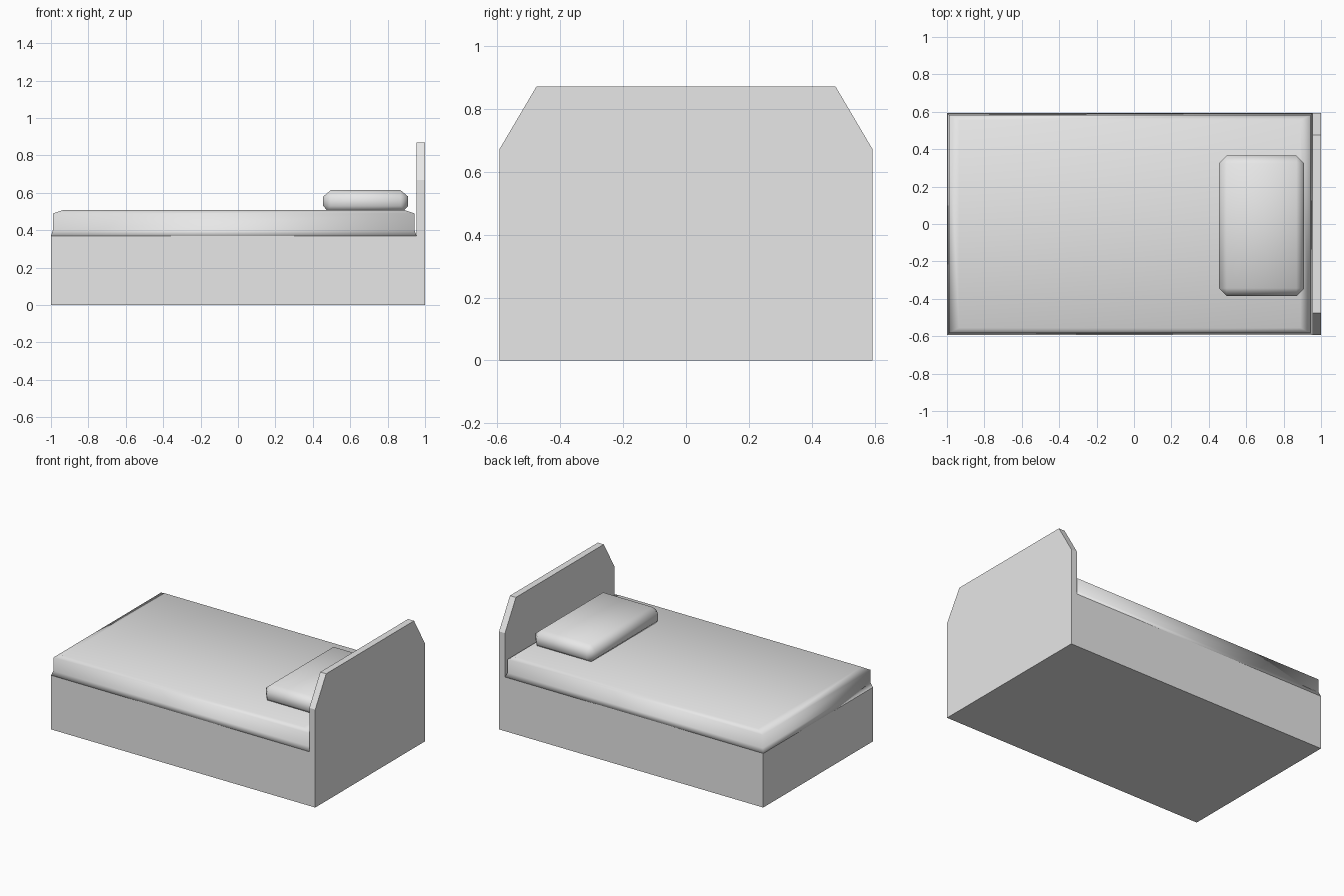
import bpy, bmesh, math
from mathutils import Vector

cube = bpy.data.objects.get("Cube")
if cube:
    bpy.data.objects.remove(cube, do_unlink=True)

grey = bpy.data.materials.new("plain_grey")
grey.use_nodes = True
grey.diffuse_color = (0.8, 0.8, 0.8, 1)
grey.node_tree.nodes["Principled BSDF"].inputs["Base Color"].default_value = (0.8, 0.8, 0.8, 1)

HALF_W, DECK, BOARD = 0.593, 0.37, 0.955


def finish(name, bm, smooth):
    bmesh.ops.remove_doubles(bm, verts=bm.verts, dist=1e-5)
    bmesh.ops.recalc_face_normals(bm, faces=bm.faces)
    mesh = bpy.data.meshes.new(name)
    bm.to_mesh(mesh)
    bm.free()
    mesh.materials.append(grey)
    for p in mesh.polygons:
        p.use_smooth = smooth
    obj = bpy.data.objects.new(name, mesh)
    bpy.context.collection.objects.link(obj)
    return obj


def ring(x0, x1, y0, y1, z, cut=0):
    """Rectangle at height z with its corners cut off."""
    return [(x0 + cut, y0, z), (x1 - cut, y0, z), (x1, y0 + cut, z), (x1, y1 - cut, z),
            (x1 - cut, y1, z), (x0 + cut, y1, z), (x0, y1 - cut, z), (x0, y0 + cut, z)]


def loft(name, rings):
    bm = bmesh.new()
    loops = [[bm.verts.new(p) for p in r] for r in rings]
    for a, b in zip(loops, loops[1:]):
        for i in range(8):
            j = (i + 1) % 8
            bm.faces.new((a[i], a[j], b[j], b[i]))
    bm.faces.new(loops[0])
    bm.faces.new(loops[-1])
    bmesh.ops.remove_doubles(bm, verts=bm.verts, dist=1e-5)
    return finish(name, bm, True)


# Frame: headboard slab, with the box base extruded from its lower inner face
bm = bmesh.new()
upper = [(HALF_W, DECK), (HALF_W, 0.67), (0.475, 0.87),
         (-0.475, 0.87), (-HALF_W, 0.67), (-HALF_W, DECK)]
lower = [(-HALF_W, 0), (HALF_W, 0)]
outline = upper + lower
inner = [bm.verts.new((BOARD, y, z)) for y, z in outline]
outer = [bm.verts.new((1, y, z)) for y, z in outline]
bm.faces.new(outer)
bm.faces.new(inner[:6])
for i in range(8):
    j = (i + 1) % 8
    bm.faces.new((inner[i], inner[j], outer[j], outer[i]))
foot = bm.faces.new((inner[5], inner[6], inner[7], inner[0]))
ext = bmesh.ops.extrude_face_region(bm, geom=[foot])
bmesh.ops.translate(bm, vec=Vector((-1 - BOARD, 0, 0)),
                    verts=[v for v in ext["geom"] if isinstance(v, bmesh.types.BMVert)])
if foot.is_valid:
    bm.faces.remove(foot)
bmesh.ops.dissolve_limit(bm, angle_limit=math.radians(1), verts=bm.verts, edges=bm.edges)
finish("bed_frame", bm, False)

# Mattress: flared hem, straight side, softened top edge
loft("mattress", [
    ring(-1, BOARD, -HALF_W, HALF_W, DECK),
    ring(-0.99, 0.943, -0.583, 0.583, 0.4),
    ring(-0.99, 0.943, -0.583, 0.583, 0.49),
    ring(-0.935, 0.89, -0.555, 0.555, 0.508),
])

# Pillow: cut corners at the middle, narrower top and bottom
loft("pillow", [
    ring(0.477, 0.888, -0.363, 0.343, 0.506),
    ring(0.455, 0.91, -0.385, 0.365, 0.53, 0.04),
    ring(0.455, 0.91, -0.385, 0.365, 0.58, 0.04),
    ring(0.497, 0.868, -0.343, 0.323, 0.615),
])
